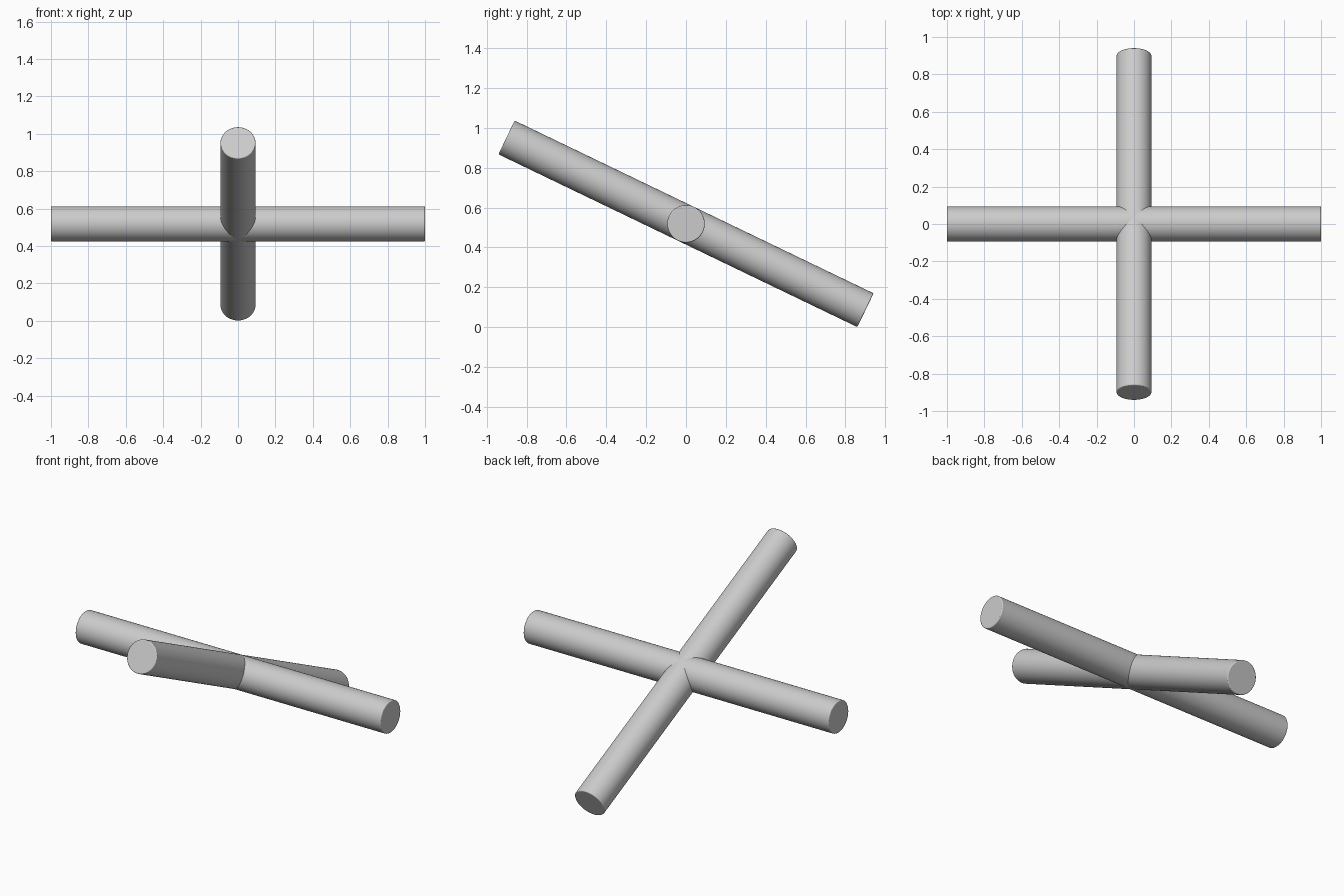
import bpy
from math import radians, sin, cos

if "Cube" in bpy.data.objects:
    bpy.data.objects.remove(bpy.data.objects["Cube"], do_unlink=True)

RADIUS = 0.094
LENGTH = 2.0
TILT = radians(25.7)
HEIGHT = LENGTH / 2 * sin(TILT) + RADIUS * cos(TILT)

# One plain grey for both rods
grey = bpy.data.materials.new("light_grey")
grey.use_nodes = True
colour = (0.6, 0.6, 0.6, 1.0)
grey.diffuse_color = colour
grey.node_tree.nodes["Principled BSDF"].inputs["Base Color"].default_value = colour


def rod(name, rotation):
    """Round rod through the centre with slightly softened rims."""
    bpy.ops.mesh.primitive_cylinder_add(
        vertices=64, radius=RADIUS, depth=LENGTH,
        location=(0, 0, HEIGHT), rotation=rotation)
    obj = bpy.context.object
    obj.name = name
    obj.data.materials.append(grey)
    bevel = obj.modifiers.new("soft_rim", "BEVEL")
    bevel.width = 0.005
    bevel.segments = 3
    bevel.limit_method = "ANGLE"
    bevel.angle_limit = radians(40)
    bpy.ops.object.shade_smooth_by_angle(angle=radians(35))
    return obj


# Level rod from side to side, and a sloping rod that is high at the front
rod("level_rod", (0, radians(90), 0))
rod("sloping_rod", (radians(90) - TILT, 0, 0))
